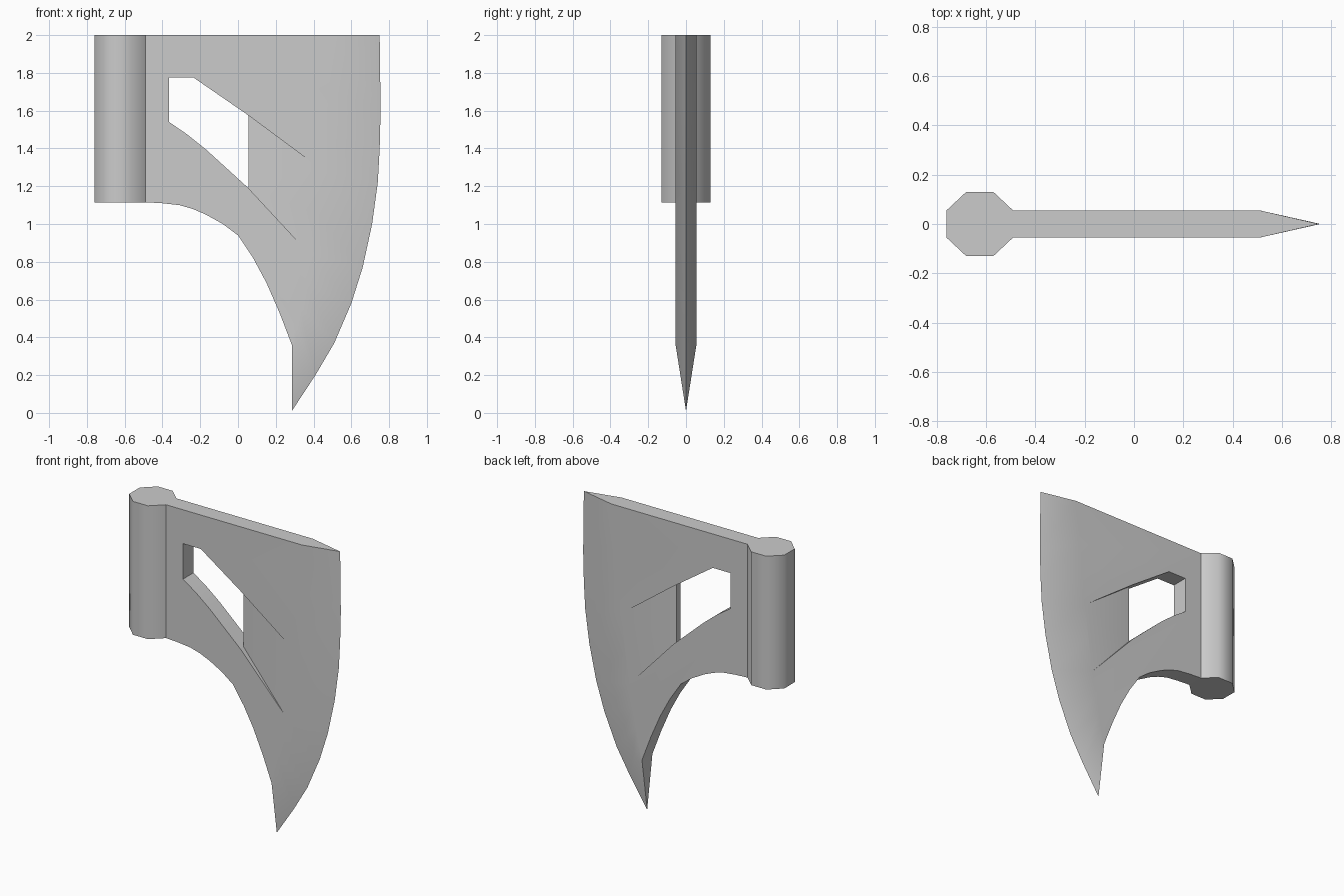
import bpy
import bmesh
import math

cube = bpy.data.objects.get("Cube")
if cube:
    bpy.data.objects.remove(cube, do_unlink=True)

steel = bpy.data.materials.new("grey_steel")
steel.use_nodes = True
steel.diffuse_color = (0.6, 0.6, 0.6, 1)
steel.node_tree.nodes["Principled BSDF"].inputs["Base Color"].default_value = (0.6, 0.6, 0.6, 1)

T = 0.055    # half thickness of the blade
R = 0.02     # half thickness of the recess at the opening
TOP = 2.0
NECK = -0.49


def finish(bm, name, angle):
    bmesh.ops.remove_doubles(bm, verts=bm.verts[:], dist=0.0005)
    bmesh.ops.recalc_face_normals(bm, faces=bm.faces[:])
    mesh = bpy.data.meshes.new(name)
    bm.to_mesh(mesh)
    bm.free()
    mesh.materials.append(steel)
    obj = bpy.data.objects.new(name, mesh)
    bpy.context.collection.objects.link(obj)
    bpy.ops.object.select_all(action='DESELECT')
    obj.select_set(True)
    bpy.context.view_layer.objects.active = obj
    bpy.ops.object.shade_smooth_by_angle(angle=math.radians(angle))
    return obj


# Blade profiles in x, z
under = [(NECK, 1.115), (-0.4, 1.11), (-0.31, 1.1), (-0.24, 1.08), (-0.17, 1.05),
         (-0.08, 1.0), (0, 0.94), (0.08, 0.82), (0.15, 0.69), (0.22, 0.53), (0.285, 0.36)]
edge = [(0.75, TOP), (0.755, 1.6), (0.75, 1.4), (0.74, 1.22), (0.71, 1.0),
        (0.66, 0.77), (0.6, 0.58), (0.51, 0.37), (0.41, 0.2), (0.285, 0.01)]
bevel = [(0.51, TOP), (0.48, 1.7), (0.46, 1.5), (0.44, 1.29), (0.41, 1.06),
         (0.38, 0.84), (0.355, 0.69), (0.33, 0.56), (0.31, 0.46), (0.285, 0.36)]
opening = [(0.055, 1.19), (-0.06, 1.295), (-0.17, 1.395), (-0.27, 1.475), (-0.365, 1.54),
           (-0.365, 1.775), (-0.235, 1.775), (0.055, 1.575)]
low, high = opening[0], opening[-1]

# Blade: front half, then mirrored
bm = bmesh.new()


def face(*points):
    bm.faces.new([bm.verts.new((x, -depth, z)) for (x, z), depth in points])


def at(points, depth):
    return [(p, depth) for p in points]


def wall(points, near=T):
    for a, b in zip(points, points[1:]):
        face((a, near), (b, near), (b, 0), (a, 0))


# Flat side around the opening and recess
face(*at([(NECK, TOP)] + under + bevel[5:-1][::-1] + opening + bevel[3::-1], T))
# Ground edge, closing to a triangle at the tip
for i in range(len(edge) - 1):
    face((bevel[i], T), (bevel[i + 1], T), (edge[i + 1], 0), (edge[i], 0))
face((bevel[-1], T), (bevel[-1], 0), (edge[-1], 0))
# Tapered recess with its two side walls
face((high, R), (low, R), *at(bevel[5:2:-1], T))
face((high, T), (bevel[3], T), (high, R))
face((low, T), (bevel[5], T), (low, R))
# Underside, opening and top rims
wall(under)
wall(opening)
wall([low, high], R)
face(((NECK, TOP), T), (bevel[0], T), (edge[0], 0), ((NECK, TOP), 0))

bmesh.ops.remove_doubles(bm, verts=bm.verts[:], dist=0.0005)
bmesh.ops.mirror(bm, geom=bm.verts[:] + bm.edges[:] + bm.faces[:], axis='Y', merge_dist=0.0005)
blade = finish(bm, "axe_blade", 30)
weighted = blade.modifiers.new("even_shading", 'WEIGHTED_NORMAL')
weighted.keep_sharp = True

# Eight-sided socket, open where the blade joins it
bm = bmesh.new()
ring = [(NECK, T), (-0.57, 0.13), (-0.68, 0.13), (-0.76, T)]
ring += [(x, -y) for x, y in reversed(ring)]
rows = [[bm.verts.new((x, y, z)) for x, y in ring] for z in (1.115, TOP)]
for row in rows:
    bm.faces.new(row)
for i in range(len(ring) - 1):
    bm.faces.new((rows[0][i], rows[0][i + 1], rows[1][i + 1], rows[1][i]))
finish(bm, "handle_socket", 50)
